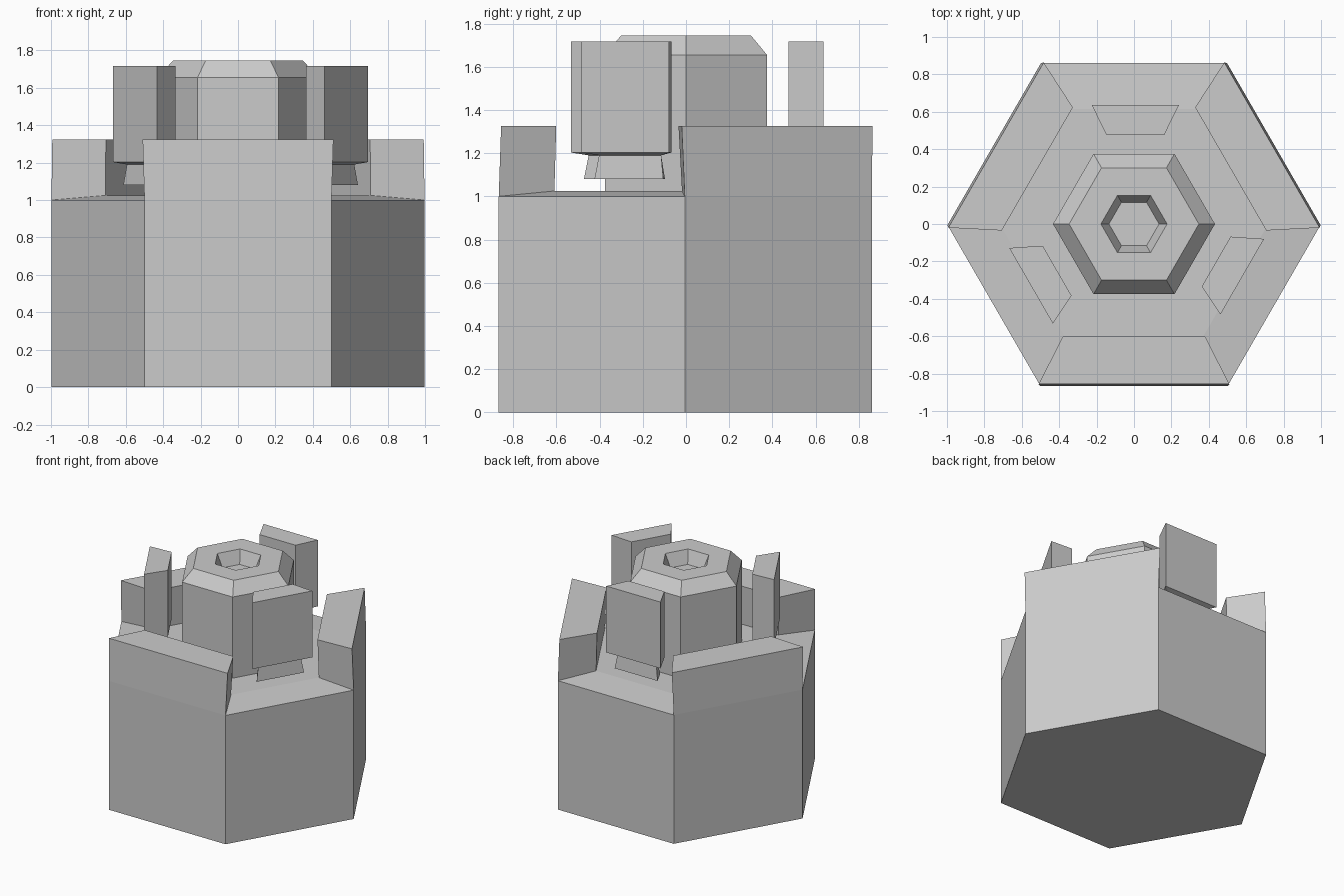
import bpy
import math
from mathutils import Matrix, Vector

if "Cube" in bpy.data.objects:
    bpy.data.objects.remove(bpy.data.objects["Cube"])

CY = -0.004  # axis of the three-fold symmetry


def loft(name, rings):
    """Closed solid from a stack of equal-sized rings, capped at both ends."""
    n = len(rings[0])
    verts = [p for ring in rings for p in ring]
    faces = [list(range(n))[::-1], list(range(len(verts) - n, len(verts)))]
    for r in range(len(rings) - 1):
        for i in range(n):
            a, b = r * n + i, r * n + (i + 1) % n
            faces.append((a, b, b + n, a + n))
    mesh = bpy.data.meshes.new(name)
    mesh.from_pydata(verts, [], faces)
    obj = bpy.data.objects.new(name, mesh)
    bpy.context.collection.objects.link(obj)
    return obj


def hexagon(radius, z):
    return [(radius * math.cos(math.radians(60 * i)),
             radius * math.sin(math.radians(60 * i)), z) for i in range(6)]


def turn(points, degrees):
    rot = Matrix.Translation((0, CY, 0)) @ Matrix.Rotation(math.radians(degrees), 4, 'Z')
    return [tuple(rot @ Vector(p)) for p in points]


def edge_hexagon(half, dist, z):
    """Three-fold hexagon from one edge parallel to the front."""
    return [p for a in (0, 120, 240)
            for p in turn([(-half, -dist, z), (half, -dist, z)], a)]


def block(half_out, out, half_in, inner, z, shift=0):
    """Trapezoid section facing the front, wide side outward."""
    return [(shift - half_out, -out, z), (shift + half_out, -out, z),
            (shift + half_in, -inner, z), (shift - half_in, -inner, z)]


# Hexagonal base with a gently raised floor
loft("base", [edge_hexagon(0.5, 0.863, 0), edge_hexagon(0.5, 0.863, 1.0),
              edge_hexagon(0.365, 0.606, 1.025)])

# Low walls on three alternate sides
for i in range(3):
    a = 120 * i
    loft(f"rim_wall_{i + 1}", [turn(block(0.5, 0.863, 0.365, 0.606, 1.0), a),
                               turn(block(0.51, 0.852, 0.38, 0.597, 1.325), a)])

# Central chamfered nut with a tapered hexagonal socket
loft("center_nut", [hexagon(0.433, 1.0), hexagon(0.433, 1.655), hexagon(0.347, 1.745),
                    hexagon(0.177, 1.745), hexagon(0.134, 1.645)])

# Upright lugs with a narrow foot, on the three open sides
for i, (angle, shift) in enumerate(((60, 0.049), (180, -0.007), (300, 0.007))):
    sections = [block(0.184, 0.606, 0.135, 0.505, 1.08, shift),
                block(0.166, 0.594, 0.12, 0.515, 1.19, shift),
                block(0.233, 0.64, 0.154, 0.479, 1.203, shift),
                block(0.233, 0.64, 0.154, 0.479, 1.718, shift)]
    loft(f"lug_{i + 1}", [turn(s, angle) for s in sections])
